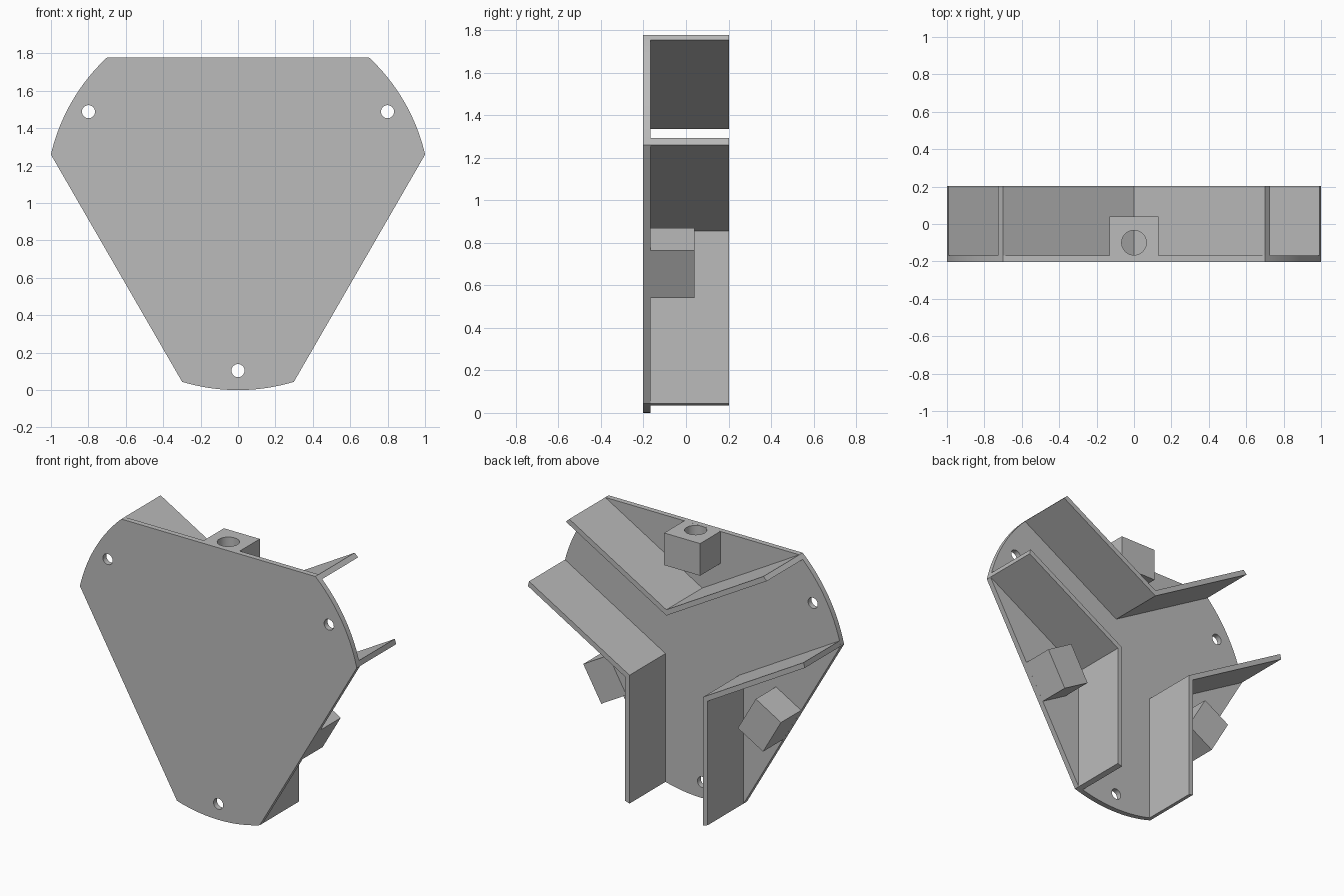
import bpy, bmesh
from math import sin, cos, asin, sqrt, radians, pi
from mathutils import Matrix, Vector

cube = bpy.data.objects.get("Cube")
if cube:
    bpy.data.objects.remove(cube, do_unlink=True)

R = 1.027                 # radius of the rounded lobes, also the centre height
HALF = 0.299              # half width of each channel
WALL = 0.033              # wall thickness
FRONT, PLATE_BACK, BACK = -0.203, -0.168, 0.203
EDGE = 0.75               # distance from the centre to each flat side

grey = bpy.data.materials.new("plain_grey")
grey.use_nodes = True
colour = (0.5, 0.5, 0.5, 1)
grey.diffuse_color = colour
grey.node_tree.nodes["Principled BSDF"].inputs["Base Color"].default_value = colour


def finish(bm, name):
    """Turn a bmesh into a grey object raised to the centre height."""
    bmesh.ops.recalc_face_normals(bm, faces=bm.faces)
    mesh = bpy.data.meshes.new(name)
    bm.to_mesh(mesh)
    bm.free()
    obj = bpy.data.objects.new(name, mesh)
    mesh.materials.append(grey)
    bpy.context.collection.objects.link(obj)
    obj.location.z = R
    return obj


def prism(name, points, y0, y1):
    """Extrude an x-z outline from y0 to y1."""
    bm = bmesh.new()
    face = bm.faces.new([bm.verts.new((x, y0, z)) for x, z in points])
    ext = bmesh.ops.extrude_face_region(bm, geom=[face])["geom"]
    verts = [v for v in ext if isinstance(v, bmesh.types.BMVert)]
    bmesh.ops.translate(bm, verts=verts, vec=(0, y1 - y0, 0))
    return finish(bm, name)


def drill(obj, radius, depth, centre, axis):
    """Cut a round hole through an object."""
    bm = bmesh.new()
    bmesh.ops.create_cone(bm, cap_ends=True, segments=40, radius1=radius,
                          radius2=radius, depth=depth)
    turn = Vector((0, 0, 1)).rotation_difference(Vector(axis)).to_matrix().to_4x4()
    bm.transform(Matrix.Translation(centre) @ turn)
    cutter = finish(bm, "hole_cutter")
    cutter.hide_render = True
    mod = obj.modifiers.new("hole", 'BOOLEAN')
    mod.operation, mod.solver, mod.object = 'DIFFERENCE', 'EXACT', cutter
    bpy.context.view_layer.objects.active = obj
    bpy.ops.object.modifier_apply(modifier=mod.name)
    bpy.data.objects.remove(cutter, do_unlink=True)


def smooth(obj):
    bpy.ops.object.select_all(action='DESELECT')
    obj.select_set(True)
    bpy.context.view_layer.objects.active = obj
    bpy.ops.object.shade_smooth_by_angle(angle=radians(30))


def polar(angle, radius=R):
    return radius * cos(angle), radius * sin(angle)


def rotated(points, angle):
    c, s = cos(angle), sin(angle)
    return [(x * c - z * s, x * s + z * c) for x, z in points]


# Base plate: three arcs joined by three straight sides
spread = asin(HALF / R)
lobes = [radians(30) + k * 2 * pi / 3 for k in range(3)]
steps = 24
outline = [polar(a - spread + 2 * spread * i / steps)
           for a in lobes for i in range(steps + 1)]
plate = prism("base_plate", outline, FRONT, PLATE_BACK)
for a in lobes:
    x, z = polar(a, 0.923)
    drill(plate, 0.035, 0.3, (x, PLATE_BACK, z), (0, 1, 0))
smooth(plate)


def arm(d):
    """Apex and arc end of a line at distance d from the channel axis."""
    c, s, run = cos(pi / 6), sin(pi / 6), sqrt(R * R - d * d)
    return (0, d / c), (run * c - d * s, run * s + d * c)


# V-shaped walls and drilled blocks, one of each per straight side
outer_apex, outer_end = arm(HALF)
inner_apex, inner_end = arm(HALF - WALL)
chevron = [outer_apex, outer_end, inner_end, inner_apex,
           (-inner_end[0], inner_end[1]), (-outer_end[0], outer_end[1])]
w = 0.13
block_outline = [(-w, EDGE - 0.21), (w, EDGE - 0.21), (w, EDGE), (-w, EDGE)]

for k, side in enumerate(("top", "lower_right", "lower_left")):
    angle = k * 2 * pi / 3
    prism(side + "_wall", rotated(chevron, angle), PLATE_BACK, BACK)
    block = prism(side + "_block", rotated(block_outline, angle), PLATE_BACK, 0.04)
    (x, z), = rotated([(0, EDGE - 0.1)], angle)
    drill(block, 0.066, 0.4, (x, -0.1, z), (x, 0, z))
    smooth(block)
